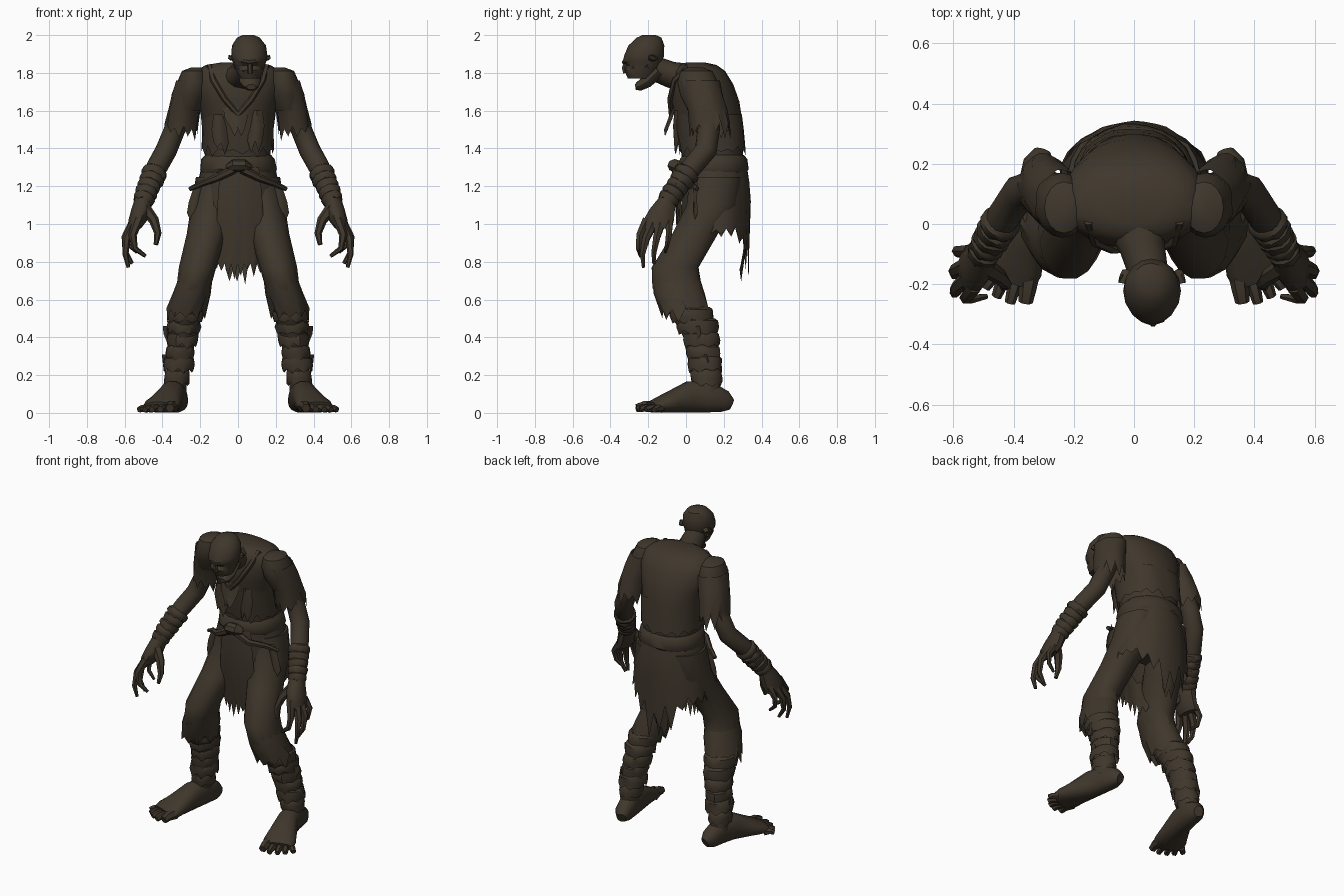
import bpy, bmesh, math, random
from mathutils import Vector

random.seed(4)
mat = bpy.data.materials.new("dark earth brown")
mat.diffuse_color = (0.050, 0.038, 0.025, 1)


def finish(name, bm, mirror):
    bmesh.ops.recalc_face_normals(bm, faces=bm.faces)
    me = bpy.data.meshes.new(name)
    bm.to_mesh(me)
    bm.free()
    me.materials.append(mat)
    ob = bpy.data.objects.new(name, me)
    bpy.context.collection.objects.link(ob)
    if mirror:
        ob.modifiers.new("mirror", 'MIRROR').use_mirror_merge = False
    return ob


def spow(v, p):
    return math.copysign(abs(v) ** (2 / p), v)


# Lofted limb or cloth sleeve: sections are (x, y, z, radius_u, radius_v)
def loft(name, secs, n=14, flat=False, hem=None, caps=True, mirror=False, p=2, jitter=0):
    bm = bmesh.new()
    pts = [Vector(s[:3]) for s in secs]
    run = (pts[-1] - pts[0]).normalized()
    ref = Vector((0, 1, 0)) if abs(run.y) < .8 else Vector((0, 0, 1))
    rings, last = [], len(secs) - 1
    for k, s in enumerate(secs):
        t = (pts[min(k + 1, last)] - pts[max(k - 1, 0)]).normalized()
        u = ref.cross(t).normalized()
        v = t.cross(u)
        if flat:
            t, u, v = Vector((0, 0, -1)), Vector((1, 0, 0)), Vector((0, 1, 0))
        ring = []
        for i in range(n):
            a = 2 * math.pi * i / n
            w = 1 + random.uniform(-jitter, jitter)
            co = pts[k] + (u * spow(math.cos(a), p) * s[3] + v * spow(math.sin(a), p) * s[4]) * w
            if hem and k == last:      # ragged lower edge
                d = hem(a) if callable(hem) else hem
                co += t * d * (random.uniform(.6, 1.15) if i % 2 else random.uniform(.05, .5))
            ring.append(bm.verts.new(co))
        rings.append(ring)
    for r0, r1 in zip(rings, rings[1:]):
        for i in range(n):
            j = (i + 1) % n
            bm.faces.new((r0[i], r0[j], r1[j], r1[i]))
    if caps and not hem:
        bm.faces.new(rings[0][::-1])
        bm.faces.new(rings[-1])
    return finish(name, bm, mirror)


# Hanging cloth strip: rows are (x, y, z, half_width)
def panel(name, rows, cols=6, hem=.05, bow=.02, mirror=False):
    bm = bmesh.new()
    grid = []
    for k, (x, y, z, hw) in enumerate(rows):
        line = []
        for i in range(cols + 1):
            f = 2 * i / cols - 1
            drop = hem * (random.uniform(.4, 1.3) if i % 2 else 0) if k == len(rows) - 1 else 0
            line.append(bm.verts.new((x + f * hw, y + bow * f * f + random.uniform(-.004, .004), z - drop)))
        grid.append(line)
    for a, b in zip(grid, grid[1:]):
        for i in range(cols):
            bm.faces.new((a[i], a[i + 1], b[i + 1], b[i]))
    return finish(name, bm, mirror)


def tube(name, pts, r, n=6, mirror=False, tip=.5):
    m = len(pts) - 1
    secs = [(*q, r * (1 - (1 - tip) * k / m), r * (1 - (1 - tip) * k / m)) for k, q in enumerate(pts)]
    return loft(name, secs, n, mirror=mirror)


# Head, jaw and neck
loft("head", [(.055, -.195, 2.0, .03, .035), (.055, -.195, 1.987, .06, .065), (.058, -.21, 1.945, .09, .095),
              (.06, -.222, 1.89, .096, .106), (.06, -.23, 1.862, .09, .104), (.062, -.222, 1.838, .08, .09),
              (.063, -.235, 1.815, .074, .092), (.065, -.24, 1.77, .052, .068)], 16, flat=True)
loft("jaw", [(.062, -.15, 1.81, .06, .04), (.065, -.21, 1.752, .056, .034), (.07, -.25, 1.728, .04, .026),
             (.07, -.268, 1.725, .025, .015)], 10)
tube("brow", [(.0, -.28, 1.862), (.03, -.317, 1.864), (.061, -.328, 1.857), (.092, -.317, 1.864),
              (.122, -.28, 1.862)], .012, tip=1)
tube("nose", [(.062, -.318, 1.855), (.063, -.328, 1.825), (.064, -.32, 1.80)], .013, tip=1.1)
for side in (-1, 1):
    x = .06 + side * .072
    tube("cheekbone", [(x, -.2, 1.835), (x - side * .016, -.28, 1.826), (x - side * .045, -.312, 1.81)], .014)
    x = .06 + side * .078
    loft("ear", [(x, -.18, 1.88, .02, .025), (x + side * .02, -.172, 1.878, .012, .03),
                 (x + side * .024, -.165, 1.885, .004, .02)], 6)
loft("neck", [(0, .08, 1.76, .14, .08), (.01, .0, 1.775, .105, .075), (.028, -.08, 1.79, .075, .07),
              (.05, -.17, 1.825, .065, .065)], 12)

# Hunched torso in a ragged shirt
loft("torso", [(0, .05, 1.855, .09, .05), (0, .062, 1.842, .17, .1), (0, .072, 1.81, .225, .135),
               (0, .085, 1.74, .24, .165), (0, .1, 1.65, .215, .182), (0, .12, 1.55, .19, .178),
               (0, .135, 1.42, .172, .165), (0, .145, 1.28, .175, .16), (0, .15, 1.12, .19, .15),
               (0, .15, 1.04, .12, .1)], 20, flat=True, p=2.2)
loft("shirt_hem", [(0, .118, 1.58, .195, .181), (0, .128, 1.5, .19, .18), (0, .14, 1.42, .19, .176)], 30,
     flat=True, hem=.06, p=2.3, jitter=.02)
for side in (-1, 1):
    tube("collar_fold", [(side * .15, .01, 1.835), (side * .13, -.06, 1.76), (side * .07, -.085, 1.66),
                         (0, -.078, 1.58)], .018, tip=.8)
panel("chest_flap", [(-.01, -.08, 1.62, .07), (-.01, -.095, 1.56, .06), (.0, -.115, 1.5, .035)], 4, .05)
panel("shirt_tear", [(.1, -.06, 1.6, .03), (.1, -.067, 1.52, .04), (.09, -.06, 1.44, .04)], 4, .05)
panel("shirt_tear", [(-.1, -.06, 1.58, .03), (-.1, -.064, 1.5, .04), (-.09, -.06, 1.43, .04)], 4, .05)

# Belt with knot and tails
loft("belt", [(0, .145, 1.365, .175, .163), (0, .145, 1.345, .192, .178), (0, .145, 1.29, .203, .186),
              (0, .145, 1.27, .195, .17)], 22, flat=True, p=2.2, jitter=.02)
loft("knot", [(-.05, -.04, 1.3, .02, .025), (-.02, -.06, 1.31, .035, .04), (.03, -.06, 1.31, .035, .04),
              (.06, -.04, 1.3, .02, .025)], 8)
for side in (-1, 1):
    tube("belt_tail", [(side * .02, -.055, 1.29), (side * .11, -.05, 1.245), (side * .19, .02, 1.215),
                       (side * .255, .06, 1.185)], .024)
panel("hip_rag", [(.2, .04, 1.22, .025), (.225, .04, 1.12, .035), (.24, .04, 1.06, .03)], 4, .06, mirror=True)

# Ragged skirt, longest at the back, and the front loincloth
loft("skirt", [(0, .145, 1.34, .185, .17), (0, .148, 1.23, .21, .188), (0, .158, 1.12, .23, .182),
               (0, .158, 1.0, .247, .178)], 40, flat=True, jitter=.02,
     hem=lambda a: .07 + .24 * max(0, math.sin(a)) ** 4)
panel("loincloth", [(.01, -.05, 1.3, .1), (.01, -.06, 1.18, .115), (.012, -.05, 1.0, .125),
                    (.015, -.03, .86, .128), (.015, -.02, .79, .12)], 14, .07, .03)
panel("back_rag", [(-.02, .33, 1.0, .07), (-.02, .315, .85, .06), (-.025, .295, .76, .04)], 4, .07, -.01)

# Legs in trousers, bent at the knee
loft("leg", [(.11, .155, 1.25, .11, .14), (.135, .14, 1.1, .115, .14), (.168, .05, .95, .105, .125),
             (.213, -.058, .77, .098, .128), (.235, -.048, .66, .09, .132), (.265, .0, .56, .083, .115),
             (.283, .06, .45, .072, .1), (.297, .09, .35, .066, .083), (.325, .105, .2, .055, .073),
             (.33, .115, .1, .056, .07)], 14, flat=True, mirror=True, jitter=.03)
loft("trouser_hem", [(.228, -.05, .7, .093, .13), (.245, -.035, .63, .1, .138), (.275, .0, .56, .103, .128)], 20,
     hem=.07, flat=True, mirror=True, jitter=.03)

# Calf wrappings: overlapping ragged bands
for x, y, z, r, ry in ((.276, .03, .53, .09, .112), (.285, .06, .47, .084, .105), (.292, .08, .4, .08, .094),
                       (.303, .092, .33, .074, .088), (.312, .1, .27, .08, .09), (.322, .105, .2, .066, .08)):
    loft("calf_wrap", [(x - .004, y, z + .03, r * .85, ry * .86), (x, y, z + .018, r, ry),
                       (x + .002, y, z - .015, r * 1.06, ry * 1.04), (x + .004, y + .004, z - .03, r, ry)],
         16, flat=True, hem=.03, mirror=True, jitter=.06)
for x, y, z in ((.375, .05, .42), (.38, .09, .27)):
    panel("loose_rag", [(x, y, z + .04, .022), (x, y + .01, z, .02)], 2, .05, mirror=True)

# Bare splayed feet with toes
loft("foot", [(.305, .238, .045, .03, .032), (.315, .205, .06, .052, .058), (.328, .12, .085, .058, .085),
              (.348, .02, .085, .066, .085), (.378, -.07, .06, .085, .06), (.402, -.14, .042, .1, .042),
              (.42, -.185, .03, .09, .028)], 14, mirror=True, p=2.3)
for bx, by, tx, ty, r in ((.345, -.16, .36, -.26, .034), (.39, -.18, .412, -.262, .025), (.43, -.175, .457, -.242, .024),
                          (.46, -.16, .493, -.212, .023), (.48, -.13, .525, -.17, .022)):
    mx, my = bx * .4 + tx * .6, by * .4 + ty * .6
    tube("toe", [(bx, by, r), (mx, my, r * 1.1), (tx, ty, r * .75)], r, mirror=True, tip=.7)

# Arms, torn sleeves and forearm wraps
loft("arm", [(.22, .06, 1.75, .06, .07), (.25, .07, 1.71, .072, .085), (.285, .1, 1.61, .066, .072),
             (.335, .12, 1.5, .056, .06), (.38, .105, 1.39, .057, .06), (.43, .03, 1.3, .056, .056),
             (.47, -.045, 1.21, .047, .048), (.503, -.1, 1.12, .038, .042)], 12, mirror=True)
loft("shoulder", [(.22, .05, 1.828, .03, .04), (.232, .055, 1.81, .065, .085), (.238, .062, 1.75, .085, .108),
                  (.25, .07, 1.68, .085, .1), (.27, .09, 1.6, .07, .08)], 16, flat=True, mirror=True)
loft("sleeve", [(.242, .068, 1.76, .085, .108), (.262, .085, 1.69, .09, .11), (.285, .11, 1.61, .086, .105),
                (.3, .128, 1.55, .085, .105)], 22, flat=True, hem=.1, mirror=True, jitter=.05)
for f in (.0, .25, .5, .75, 1):
    c = Vector((.443, .005, 1.27)).lerp(Vector((.497, -.09, 1.135)), f)
    d = Vector((.054, -.095, -.135)).normalized() * .02
    r = .064 - .01 * f
    loft("forearm_wrap", [(*(c - d), r * .85, r * .85), (*(c - d * .4), r * 1.05, r * 1.05),
                          (*(c + d * .6), r * 1.05, r * 1.05), (*(c + d), r * .9, r * .9)], 14,
         hem=.018, mirror=True, jitter=.06)

# Clawed hands
loft("palm", [(.5, -.095, 1.14, .045, .05), (.512, -.125, 1.08, .052, .07), (.53, -.145, 1.02, .05, .085),
              (.55, -.15, .975, .035, .08)], 10, flat=True, mirror=True)
for name, pts, r in (
        ("index_finger", [(.53, -.205, 1.02), (.558, -.245, .94), (.545, -.25, .87), (.49, -.24, .83)], .028),
        ("middle_finger", [(.55, -.175, 1.0), (.59, -.213, .92), (.596, -.23, .84), (.58, -.225, .77)], .028),
        ("ring_finger", [(.555, -.135, 1.0), (.596, -.155, .93), (.596, -.17, .85), (.56, -.17, .79)], .027),
        ("little_finger", [(.548, -.09, 1.01), (.588, -.09, .95), (.58, -.1, .89), (.535, -.11, .85)], .023),
        ("thumb", [(.5, -.14, 1.09), (.445, -.175, 1.02), (.424, -.2, .95), (.435, -.21, .89)], .034)):
    tube(name, pts, r, mirror=True, tip=.35)

# Smooth shading with crisp folds
bpy.ops.object.select_all(action='SELECT')
bpy.context.view_layer.objects.active = bpy.context.selected_objects[0]
bpy.ops.object.shade_smooth_by_angle(angle=math.radians(40))
